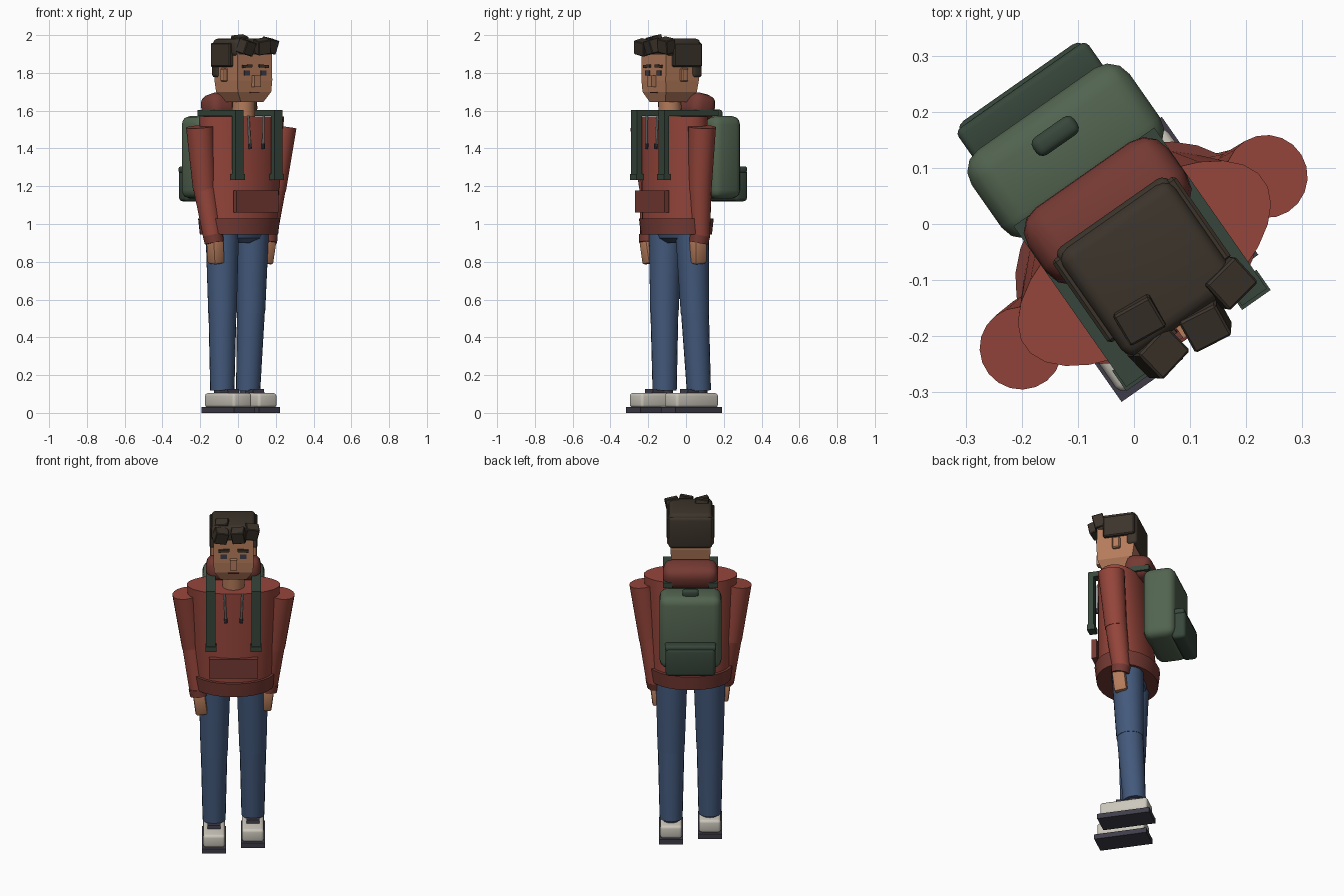
import bpy, bmesh, math
from mathutils import Matrix, Vector

if "Cube" in bpy.data.objects:
    bpy.data.objects.remove(bpy.data.objects["Cube"])

# The figure is built facing -y, then turned as a whole
ROOT = Matrix.Rotation(math.radians(35), 4, 'Z') @ Matrix.Translation((-0.025, 0, 0))


def material(name, rgb):
    m = bpy.data.materials.new(name)
    m.diffuse_color = (*rgb, 1)
    m.use_nodes = True
    m.node_tree.nodes["Principled BSDF"].inputs["Base Color"].default_value = m.diffuse_color
    return m


RED = material("hoodie_red", (0.30, 0.06, 0.043))
DARK_RED = material("trim_red", (0.18, 0.042, 0.033))
DENIM = material("denim_blue", (0.056, 0.10, 0.20))
SKIN = material("skin", (0.46, 0.20, 0.105))
HAIR = material("hair_brown", (0.045, 0.034, 0.024))
GREEN = material("pack_green", (0.085, 0.128, 0.08))
DARK_GREEN = material("strap_green", (0.038, 0.062, 0.043))
WHITE = material("shoe_white", (0.60, 0.57, 0.50))
SOLE = material("sole_charcoal", (0.05, 0.046, 0.065))
CORD = material("cord_grey", (0.36, 0.39, 0.37))


def finish(bm, name, mat, smooth=True):
    bmesh.ops.recalc_face_normals(bm, faces=bm.faces)
    me = bpy.data.meshes.new(name)
    bm.to_mesh(me)
    bm.free()
    me.materials.append(mat)
    ob = bpy.data.objects.new(name, me)
    bpy.context.collection.objects.link(ob)
    ob.matrix_world = ROOT
    if smooth:
        bpy.ops.object.select_all(action='DESELECT')
        ob.select_set(True)
        bpy.context.view_layer.objects.active = ob
        bpy.ops.object.shade_smooth_by_angle(angle=math.radians(35))
    return ob


def box(name, lo, hi, mat, bevel=0.0, rot=(0, 0, 0), seg=3):
    """Box between two corners, optionally rounded and turned about its centre."""
    lo, hi = Vector(lo), Vector(hi)
    bm = bmesh.new()
    bmesh.ops.create_cube(bm, size=1)
    bmesh.ops.scale(bm, vec=hi - lo, verts=bm.verts)
    if bevel:
        bmesh.ops.bevel(bm, geom=bm.edges[:], offset=bevel, segments=seg,
                        profile=0.5, affect='EDGES')
    turn = Matrix.Identity(4)
    for ang, axis in zip(rot, 'XYZ'):
        turn = Matrix.Rotation(math.radians(ang), 4, axis) @ turn
    bm.transform(Matrix.Translation((lo + hi) / 2) @ turn)
    return finish(bm, name, mat, bevel > 0)


def limb(name, p0, p1, r0, r1, mat, sides=20):
    """Tapered round segment from p0 to p1."""
    p0, p1 = Vector(p0), Vector(p1)
    d = p1 - p0
    bm = bmesh.new()
    bmesh.ops.create_cone(bm, cap_ends=True, segments=sides, radius1=r0,
                          radius2=r1, depth=d.length)
    bm.transform(Matrix.Translation((p0 + p1) / 2)
                 @ d.to_track_quat('Z', 'Y').to_matrix().to_4x4())
    return finish(bm, name, mat)


def loft(name, rings, mat, sides=28, square=False):
    """Stacked elliptical or square rings given as (y, z, half_x, half_y)."""
    bm = bmesh.new()
    n = 4 if square else sides
    k = math.sqrt(2) if square else 1
    loops = []
    for y, z, a, b in rings:
        loops.append([bm.verts.new((a * k * math.cos(2 * math.pi * (i + 0.5) / n),
                                    y + b * k * math.sin(2 * math.pi * (i + 0.5) / n), z))
                      for i in range(n)])
    for l0, l1 in zip(loops, loops[1:]):
        for i in range(n):
            j = (i + 1) % n
            bm.faces.new((l0[i], l0[j], l1[j], l1[i]))
    bm.faces.new(loops[0])
    bm.faces.new(loops[-1])
    return finish(bm, name, mat, not square)


# Hoodie body, hem, pouch and hood
loft("hoodie_body", [(-0.045, 1.0, 0.218, 0.16), (-0.068, 1.57, 0.26, 0.13)], RED)
loft("hoodie_hem", [(-0.045, 0.945, 0.225, 0.168), (-0.045, 1.03, 0.234, 0.178)], DARK_RED)
box("pouch_pocket", (-0.135, -0.216, 1.06), (0.135, -0.186, 1.178), DARK_RED)
box("hood", (-0.152, -0.03, 1.555), (0.152, 0.122, 1.692), DARK_RED, 0.05, (-12, 0, 0))

# Jeans seat
loft("jeans_seat", [(-0.035, 0.90, 0.10, 0.05), (-0.035, 0.925, 0.16, 0.085),
                    (-0.035, 0.98, 0.185, 0.10)], DENIM)

# Head, neck and facial features
limb("neck", (0, -0.085, 1.55), (0, -0.09, 1.70), 0.062, 0.06, SKIN)
loft("head", [(-0.098, 1.645, 0.072, 0.068), (-0.088, 1.70, 0.108, 0.10),
              (-0.085, 1.76, 0.112, 0.107), (-0.085, 1.95, 0.112, 0.105)], SKIN, square=True)
box("nose", (-0.02, -0.218, 1.725), (0.02, -0.185, 1.785), SKIN)
box("mouth", (-0.03, -0.193, 1.693), (0.03, -0.186, 1.698), DARK_RED)

# Hair: crown, back panel and front tufts
box("hair_crown", (-0.122, -0.195, 1.885), (0.122, 0.035, 1.982), HAIR, 0.025)
box("hair_back", (-0.122, -0.02, 1.775), (0.122, 0.042, 1.965), HAIR, 0.018)
tufts = [(-0.071, -0.212, 1.935, 12), (0.028, -0.218, 1.94, -8),
         (0.10, -0.180, 1.945, 10), (-0.062, -0.14, 1.958, -6)]
for i, (x, y, z, a) in enumerate(tufts):
    box(f"hair_tuft_{i + 1}", (x - 0.037, y - 0.032, z - 0.038),
        (x + 0.037, y + 0.032, z + 0.038), HAIR, 0.004, (14, a, a), 1)

# Backpack
box("backpack", (-0.172, 0.085, 1.135), (0.172, 0.268, 1.572), GREEN, 0.045)
box("pack_pocket", (-0.138, 0.245, 1.12), (0.138, 0.325, 1.29), DARK_GREEN, 0.02)
box("pack_pocket_flap", (-0.142, 0.25, 1.27), (0.142, 0.318, 1.305), DARK_GREEN, 0.012)
box("pack_handle", (-0.045, 0.19, 1.56), (0.045, 0.228, 1.605), DARK_GREEN, 0.014)

# Paired parts; each side has its own stride and arm swing
for side, s in (("right", -1), ("left", 1)):
    toe, ankle, hip = (-0.247, -0.045, -0.04) if s < 0 else (-0.172, 0.025, -0.018)
    hand = -0.09 if s < 0 else -0.035
    knee = (ankle + hip) / 2 - 0.004
    fx = s * 0.108

    # Shoe
    box(side + "_sole", (fx - 0.067, toe, 0), (fx + 0.067, toe + 0.30, 0.03), SOLE)
    box(side + "_shoe", (fx - 0.061, toe + 0.012, 0.028),
        (fx + 0.061, toe + 0.285, 0.105), WHITE, 0.016)
    box(side + "_shoe_tongue", (fx - 0.036, toe + 0.10, 0.10),
        (fx + 0.036, toe + 0.20, 0.12), SOLE, 0.0, (-6, 0, 0))
    limb(side + "_ankle", (fx, ankle, 0.09), (fx, ankle, 0.14), 0.045, 0.045, SOLE)

    # Trouser leg
    limb(side + "_shin", (fx, ankle, 0.118), (fx, knee, 0.54), 0.064, 0.074, DENIM)
    limb(side + "_thigh", (fx, knee, 0.53), (s * 0.105, hip, 0.99), 0.076, 0.090, DENIM)

    # Sleeve, cuff and hand
    elbow = (s * 0.226, -0.05, 1.18)
    wrist = (s * 0.195, hand + 0.008, 0.93)
    limb(side + "_upper_sleeve", elbow, (s * 0.267, -0.066, 1.515), 0.061, 0.074, RED)
    limb(side + "_lower_sleeve", wrist, (s * 0.227, -0.05, 1.20), 0.051, 0.061, RED)
    limb(side + "_cuff", (s * 0.191, hand, 0.90), (s * 0.196, hand + 0.006, 0.942),
         0.051, 0.054, DARK_RED)
    box(side + "_hand", (s * 0.184 - 0.034, hand - 0.037, 0.79),
        (s * 0.184 + 0.034, hand + 0.037, 0.915), SKIN, 0.012, (5, s * 7, 0), 2)

    # Backpack strap: front drop, shoulder run and end tab
    sx = s * 0.126
    box(side + "_strap_front", (sx - 0.027, -0.23, 1.24), (sx + 0.027, -0.198, 1.60), DARK_GREEN)
    box(side + "_strap_shoulder", (sx - 0.027, -0.23, 1.572), (sx + 0.027, 0.12, 1.603), DARK_GREEN)
    box(side + "_strap_tab", (sx - 0.031, -0.236, 1.233), (sx + 0.031, -0.192, 1.265), DARK_GREEN)

    # Drawstring and tip
    limb(side + "_drawstring", (s * 0.043, -0.207, 1.42), (s * 0.05, -0.202, 1.575),
         0.006, 0.006, CORD, 8)
    limb(side + "_drawstring_tip", (s * 0.042, -0.208, 1.398), (s * 0.043, -0.207, 1.425),
         0.009, 0.009, SOLE, 8)

    # Eye, brow, ear and side hair
    ex = s * 0.053
    box(side + "_eye", (ex - 0.018, -0.197, 1.785), (ex + 0.018, -0.188, 1.812), SOLE)
    box(side + "_brow", (ex - 0.03, -0.203, 1.828), (ex + 0.03, -0.186, 1.843), HAIR, 0, (0, s * 4, 0))
    ear = sorted((s * 0.105, s * 0.13))
    box(side + "_ear", (ear[0], -0.10, 1.755), (ear[1], -0.055, 1.825), SKIN, 0.006, seg=1)
    slab = sorted((s * 0.10, s * 0.134))
    box(side + "_side_hair", (slab[0], -0.15, 1.832), (slab[1], 0.03, 1.958), HAIR, 0.006, seg=1)
